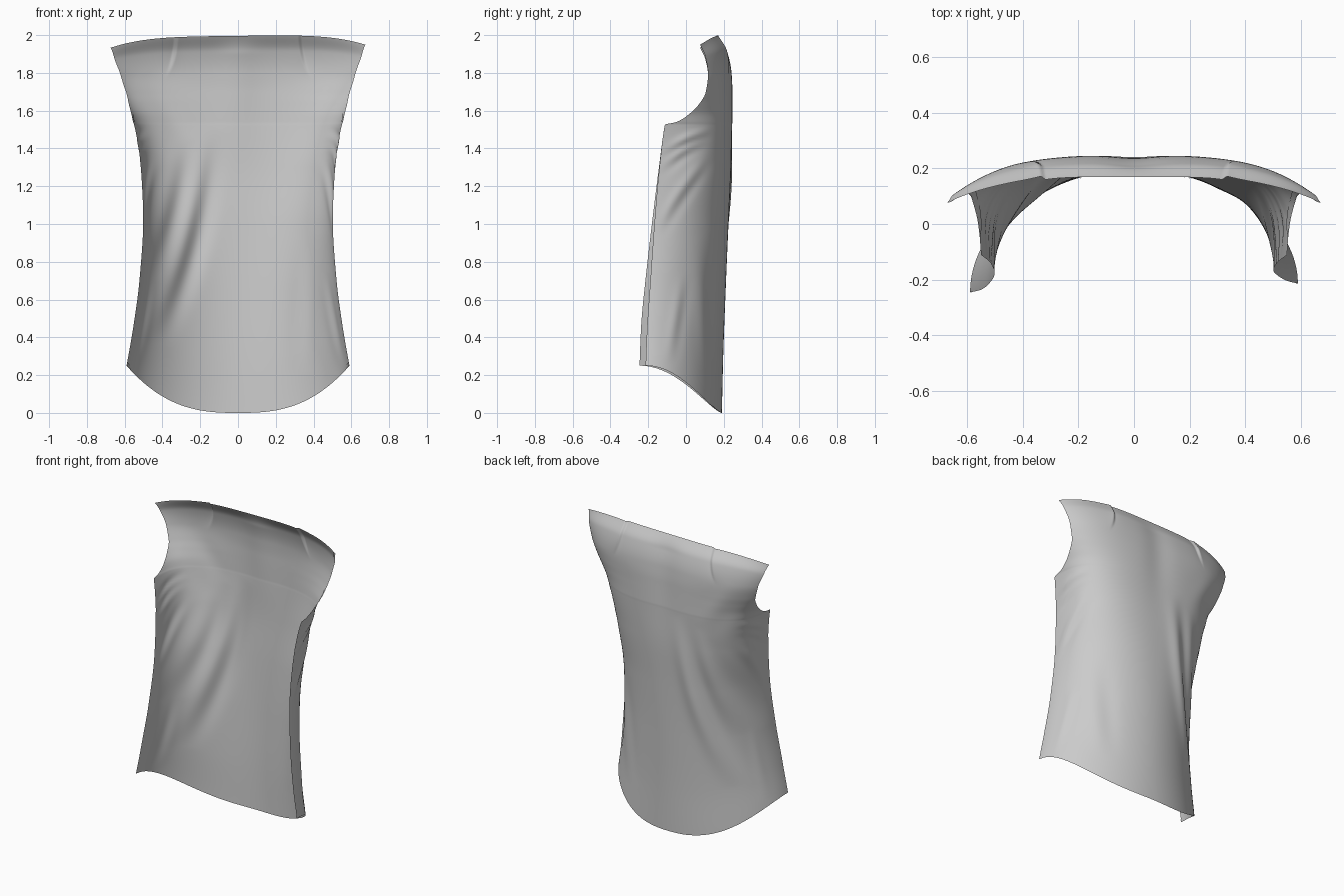
import bpy
from math import sin, cos, asin, pi, exp, hypot

if "Cube" in bpy.data.objects:
    bpy.data.objects.remove(bpy.data.objects["Cube"])

# Key rows of the cloth: centre z, centre y, full half width, full depth y, edge z,
# curve power, curve root, y where the side seam or armhole cuts the curve
ROWS = [
    (0.00, .190, .590, -.230, .250, 2.05, .50, -.230),
    (0.30, .197, .555, -.222, .450, 1.95, .50, -.222),
    (0.65, .210, .520, -.200, .720, 2.0, .50, -.200),
    (1.00, .225, .502, -.172, 1.02, 2.25, .46, -.172),
    (1.30, .240, .514, -.142, 1.30, 2.7, .38, -.142),
    (1.52, .247, .550, -.112, 1.525, 3.0, .34, -.112),
    (1.54, .248, .556, -.108, 1.54, 3.0, .345, -.050),
    (1.58, .248, .572, -.096, 1.58, 3.0, .36, .015),
    (1.64, .248, .606, -.068, 1.637, 3.0, .40, .072),
    (1.70, .248, .640, -.032, 1.695, 3.1, .47, .105),
    (1.80, .243, .692, .000, 1.79, 3.5, .63, .118),
    (1.92, .218, .726, .030, 1.885, 3.5, .80, .103),
    (2.00, .170, .750, .035, 1.945, 3.4, 1.0, .076),
]
KEYS = [r[0] for r in ROWS]


def slopes(vals):
    """Tangents of a monotone cubic, so the rows blend without overshoot."""
    d = [(vals[i + 1] - vals[i]) / (KEYS[i + 1] - KEYS[i]) for i in range(len(vals) - 1)]
    mid = [2 * a * b / (a + b) if a * b > 0 else 0 for a, b in zip(d, d[1:])]
    return [d[0]] + mid + [d[-1]]


COLS = [[r[c] for r in ROWS] for c in range(1, 8)]
TANS = [slopes(c) for c in COLS]


def row_at(v):
    i = max(k for k in range(len(KEYS) - 1) if KEYS[k] <= v or k == 0)
    h = KEYS[i + 1] - KEYS[i]
    t = (v - KEYS[i]) / h
    a, b, c, d = (1 + 2*t)*(1 - t)**2, t*(1 - t)**2*h, t*t*(3 - 2*t), t*t*(t - 1)*h
    return [a*p[i] + b*m[i] + c*p[i+1] + d*m[i+1] for p, m in zip(COLS, TANS)]


def smooth(a, b, x):
    t = min(1, max(0, (x - a) / (b - a)))
    return t * t * (3 - 2 * t)


def fold(px, pz, x0, z0, x1, z1, width, amp, bow=0):
    """Soft ridge with a valley beside it, fading out at both ends of a line."""
    dx, dz = x1 - x0, z1 - z0
    length = hypot(dx, dz)
    t = ((px - x0) * dx + (pz - z0) * dz) / length ** 2
    if not 0 < t < 1:
        return 0
    s = ((px - x0) * dz - (pz - z0) * dx) / length / width + bow * sin(pi * t)
    return amp * sin(pi * t) ** 1.3 * (exp(-s * s) - .7 * exp(-(s - 1.5) ** 2))


def pleat(px, pz, side):
    """Sharp tuck running down from the shoulder seam."""
    t = (2.0 - pz) / .23
    if t > 1:
        return 0
    d = side * px - (.325 + .02 * t + .045 * max(0, t) ** 3)
    k = smooth(-.009, .009, d)
    return (1 - smooth(.35, 1, t)) * .013 * (k * exp(-abs(d) / .06) - (1 - k) * .3 * exp(-abs(d) / .03))


# Diagonal drape folds in front view coordinates, and underarm folds in side view coordinates
DRAPES = [(-.10, 1.50, -.40, .35, .055, .020, .8), (-.25, 1.45, -.44, .70, .05, .010, .5),
          (.42, .95, .36, .20, .05, .007, 0), (-.50, 1.80, -.25, 1.45, .06, .005, 0)]
UNDERARM = [(-.16, 1.36, .14, 1.50, .022, .008, .8), (-.17, 1.27, .12, 1.46, .025, .007, .8),
            (-.17, .95, .13, 1.38, .03, .007, .5), (-.10, .25, -.02, .75, .03, .005, 0)]


def surface(u, v, offset=0):
    side = 1 if u >= 0 else -1
    a = abs(u)
    yc, xe, ye, ze, p, q, cut = row_at(v)
    # how far round the curve this row runs before its edge
    frac = max(0, (cut - ye) / (yc - ye))
    s_end = (1 - frac ** (1 / q)) ** (1 / p)
    ang = a * asin(min(1, s_end))
    s = sin(ang)
    shift = side * .016 * (1 - smooth(.3, 1.5, v))
    ye += shift
    x = side * xe * s
    y = ye + (yc - ye) * max(0, 1 - s ** p) ** q
    z = v + (ze - v) * (s / s_end) ** (2.7 + 1.3 * smooth(1.6, 2, v))
    z += (.012 * x - .004) * smooth(1.6, 2, v)
    # push folds along the approximate outward direction
    disp = offset + sum(fold(x, z, *f) for f in DRAPES) * (1 - smooth(.8, 1, a))
    if a > .5:
        k = smooth(.5, .75, a) * (1 - .5 * smooth(.9, 1, a)) * (1 if side > 0 else .7)
        disp += k * sum(fold(y, z, *f) for f in UNDERARM)
    disp += pleat(x, z, side)
    disp -= .012 * exp(-(x / .1) ** 2) * smooth(1.2, 1.8, v) * (1 - smooth(1.9, 2, v))
    return (x + side * s ** 1.5 * disp, y + cos(ang) * disp, z)


def patch(name, us, vs, offset=0):
    n = len(us)
    verts = [surface(u, v, offset) for v in vs for u in us]
    faces = [(j*n + i + 1, j*n + i, (j+1)*n + i, (j+1)*n + i + 1)
             for j in range(len(vs) - 1) for i in range(n - 1)]
    me = bpy.data.meshes.new(name)
    me.from_pydata(verts, [], faces)
    ob = bpy.data.objects.new(name, me)
    bpy.context.collection.objects.link(ob)
    for f in me.polygons:
        f.use_smooth = True
    return ob


def span(a, b, n):
    return [a + (b - a) * i / n for i in range(n + 1)]


# Main back panel of the shirt, with finer rows round the underarm corner
rows = span(0, 1.5, 110)[:-1] + span(1.5, 1.6, 22)[:-1] + span(1.6, 2, 40)
patch("back_panel", span(-1, 1, 320), rows)

# Turned hems along the bottom and both armholes
patch("bottom_hem", span(-1, 1, 140), span(0, .025, 2), -.003)
for label, sgn in (("left", -1), ("right", 1)):
    us = sorted(sgn * w for w in span(.95, 1, 3))
    patch(label + "_armhole_hem", us, span(1.54, 2, 60), -.003)
